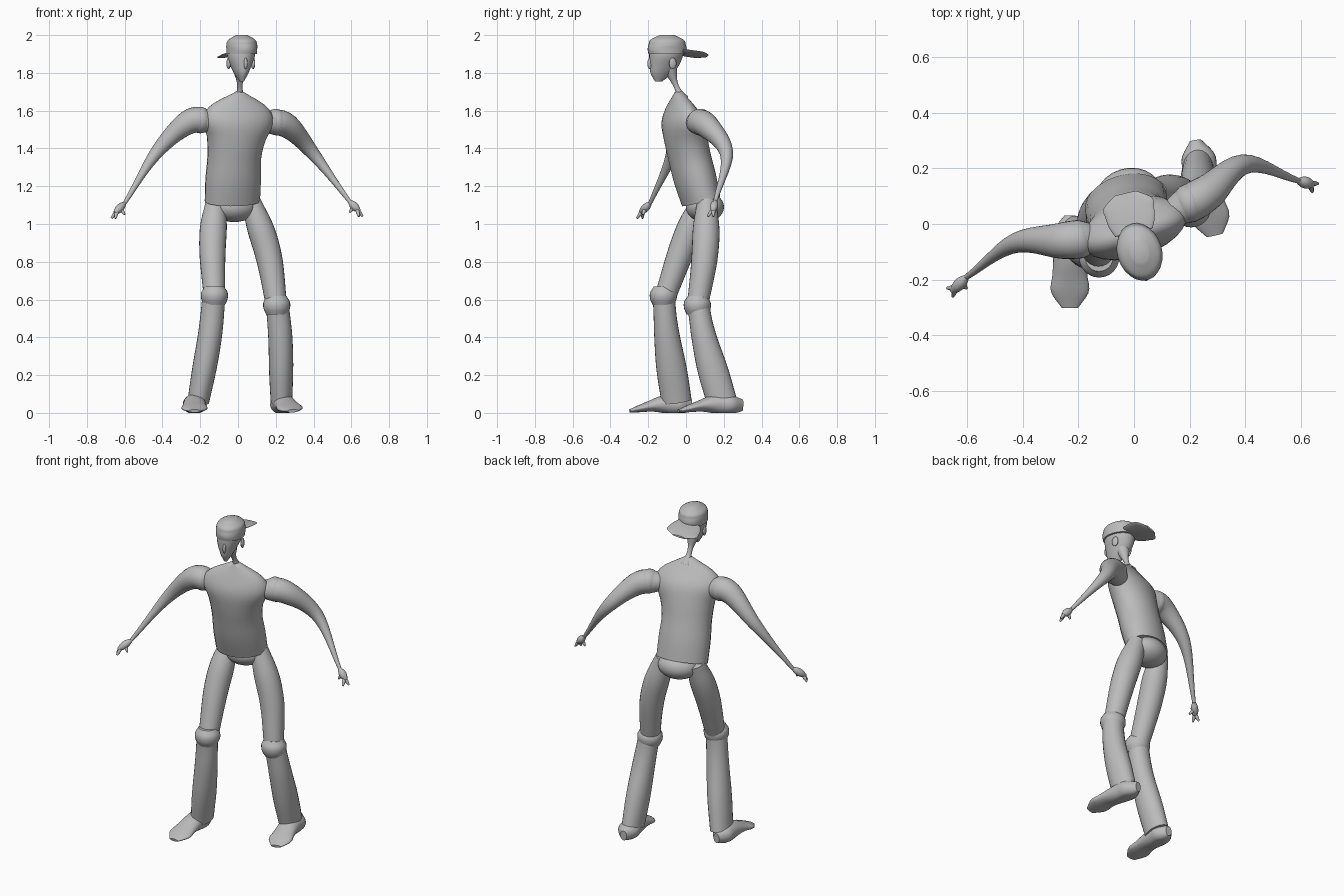
import bpy, math
from mathutils import Vector

default_cube = bpy.data.objects.get("Cube")
if default_cube:
    bpy.data.objects.remove(default_cube, do_unlink=True)

colour = (.5, .5, .5, 1)
clay = bpy.data.materials.new("clay grey")
clay.use_nodes = True
clay.diffuse_color = colour
clay.node_tree.nodes["Principled BSDF"].inputs["Base Color"].default_value = colour

ACROSS = Vector((1, 0, 0))
DEEP = Vector((0, 1, 0))
UP = Vector((0, 0, 1))
TURNED = Vector((1, .3, 0))


def sample(keys, amount):
    """Smooth curve through evenly spaced numbers or points."""
    place = amount * (len(keys) - 1)
    index = min(int(place), len(keys) - 2)
    t = place - index
    start, end = keys[index], keys[index + 1]
    before = keys[index - 1] if index else start * 2 - end
    after = keys[index + 2] if index + 2 < len(keys) else end * 2 - start
    leave, arrive = (end - before) / 2, (after - start) / 2
    bend = (end - start) * 3 - leave * 2 - arrive
    settle = (start - end) * 2 + leave + arrive
    return start + leave * t + bend * t ** 2 + settle * t ** 3


def sweep(name, path, widths, depths=None, side=ACROSS, level=False, sides=24, steps=20):
    """Skin elliptical rings along a path, kept above the floor."""
    path = [Vector(point) for point in path]
    depths = depths or widths
    centres = [sample(path, i / steps) for i in range(steps + 1)]
    verts, faces = [], []
    for i, centre in enumerate(centres):
        ahead, behind = centres[min(i + 1, steps)], centres[max(i - 1, 0)]
        along = UP if level else (ahead - behind).normalized()
        wide = (side - along * side.dot(along)).normalized()
        deep = along.cross(wide)
        width, depth = sample(widths, i / steps), sample(depths, i / steps)
        for s in range(sides):
            angle = math.tau * s / sides
            vert = centre + wide * width * math.cos(angle) + deep * depth * math.sin(angle)
            vert.z = max(vert.z, 0)
            verts.append(vert)
    for i in range(steps):
        ring, above = i * sides, (i + 1) * sides
        for s in range(sides):
            n = (s + 1) % sides
            faces.append((ring + s, ring + n, above + n, above + s))
    faces.append(tuple(reversed(range(sides))))
    faces.append(tuple(range(steps * sides, len(verts))))
    mesh = bpy.data.meshes.new(name)
    mesh.from_pydata(verts, [], faces)
    mesh.materials.append(clay)
    part = bpy.data.objects.new(name, mesh)
    bpy.context.collection.objects.link(part)
    bpy.ops.object.select_all(action='DESELECT')
    part.select_set(True)
    bpy.context.view_layer.objects.active = part
    bpy.ops.object.shade_smooth_by_angle(angle=math.radians(50))


def ball(name, centre, size):
    bpy.ops.mesh.primitive_uv_sphere_add(segments=24, ring_count=14, location=centre)
    part = bpy.context.object
    part.name = name
    part.scale = size
    part.rotation_euler.z = TURNED.y
    part.data.materials.append(clay)
    bpy.ops.object.shade_smooth()


# Torso, pelvis and neck
sweep("shirt", [(-.03, .08, 1.12), (-.02, .02, 1.35), (0, -.02, 1.55), (.01, -.04, 1.7)],
      widths=[.15, .15, .145, .16, .195, .15, .02],
      depths=[.1, .11, .11, .11, .1, .06, .02], side=TURNED)
ball("pelvis", (-.02, .1, 1.09), (.12, .1, .08))
sweep("neck", [(.01, -.02, 1.66), (.01, -.06, 1.75), (.01, -.09, 1.84)],
      widths=[.035, .016, .016, .03, .045])

# Head with nose and ears
sweep("head", [(.02, -.145, 1.755), (.015, -.115, 1.84), (.02, -.1, 1.93)],
      widths=[.01, .035, .055, .07, .07],
      depths=[.02, .06, .08, .09, .095], side=TURNED, level=True)
ball("nose", (.04, -.19, 1.85), (.01, .015, .03))
ball("right_ear", (-.05, -.11, 1.85), (.01, .02, .03))
ball("left_ear", (.08, -.07, 1.85), (.01, .02, .03))

# Cap worn backwards, its brim drooping to one side
sweep("cap", [(.02, -.1, 1.9), (.02, -.1, 2)],
      widths=[.08, .08, .08, .07, .03],
      depths=[.1, .105, .1, .09, .04], side=TURNED, level=True)
sweep("cap_brim", [(0, -.03, 1.91), (-.03, .11, 1.89)],
      widths=[.07, .085, .09, .09, .04],
      depths=[.012, .012, .006], side=Vector((1, .25, .15)))

# Joint positions of each side of the striding pose
LIMBS = {
    "right": dict(
        out=-ACROSS,
        arm=[(-.14, -.05, 1.54), (-.26, -.06, 1.54), (-.43, -.07, 1.38), (-.6, -.19, 1.11)],
        grip=(-.64, -.23, 1.07),
        thigh=[(-.12, .08, 1.12), (-.135, -.02, .87), (-.125, -.115, .6)],
        shin=[(-.125, -.12, .65), (-.15, -.1, .4), (-.21, -.05, .06)],
        foot=[(-.23, .03, .04), (-.23, -.13, .045), (-.23, -.3, .01)]),
    "left": dict(
        out=ACROSS,
        arm=[(.14, .04, 1.54), (.26, .11, 1.52), (.4, .215, 1.37), (.59, .155, 1.12)],
        grip=(.63, .145, 1.08),
        thigh=[(.07, .11, 1.12), (.16, .1, .84), (.205, .06, .56)],
        shin=[(.205, .06, .6), (.225, .1, .38), (.23, .19, .06)],
        foot=[(.22, .3, .04), (.25, .13, .045), (.29, -.04, .01)]),
}

for label, limb in LIMBS.items():
    # Arm with a round shoulder
    sweep(label + "_arm", limb["arm"], widths=[.05, .068, .065, .05, .035, .02, .01], side=DEEP)
    shoulder = Vector(limb["arm"][0]).lerp(Vector(limb["arm"][1]), .5)
    ball(label + "_shoulder", shoulder + UP * .01, (.06, .07, .07))

    # Hand: palm, two fingers and a thumb
    wrist, grip, out = Vector(limb["arm"][-1]), Vector(limb["grip"]), limb["out"]
    sweep(label + "_palm", [wrist, grip + (grip - wrist) * .3], widths=[.01, .02, .02, .01], side=DEEP)
    fingers = {
        "outer_finger": out * .03 - UP * .04,
        "inner_finger": out * .01 - UP * .04 - DEEP * .03,
        "thumb": out * -.04 - UP * .02,
    }
    for finger, reach in fingers.items():
        root = wrist.lerp(grip, .6) if finger == "thumb" else grip
        sweep(label + "_" + finger, [root, grip + reach], widths=[.01, .01, .005],
              side=DEEP, sides=10, steps=6)

    # Leg with a rolled cuff at the knee
    sweep(label + "_thigh", limb["thigh"], widths=[.05, .07, .07, .063, .055])
    sweep(label + "_shin", limb["shin"], widths=[.06, .062, .064, .064, .057],
          depths=[.06, .06, .068, .08, .08])
    knee = Vector(limb["shin"][0])
    sweep(label + "_knee_cuff", [knee + UP * .02, knee - UP * .08], widths=[.05, .07, .07, .055])

    # Flat-soled foot, heel to toe
    sweep(label + "_foot", limb["foot"], widths=[.02, .06, .06, .06, .063, .068, .03],
          depths=[.03, .05, .055, .045, .03, .02, .008])
